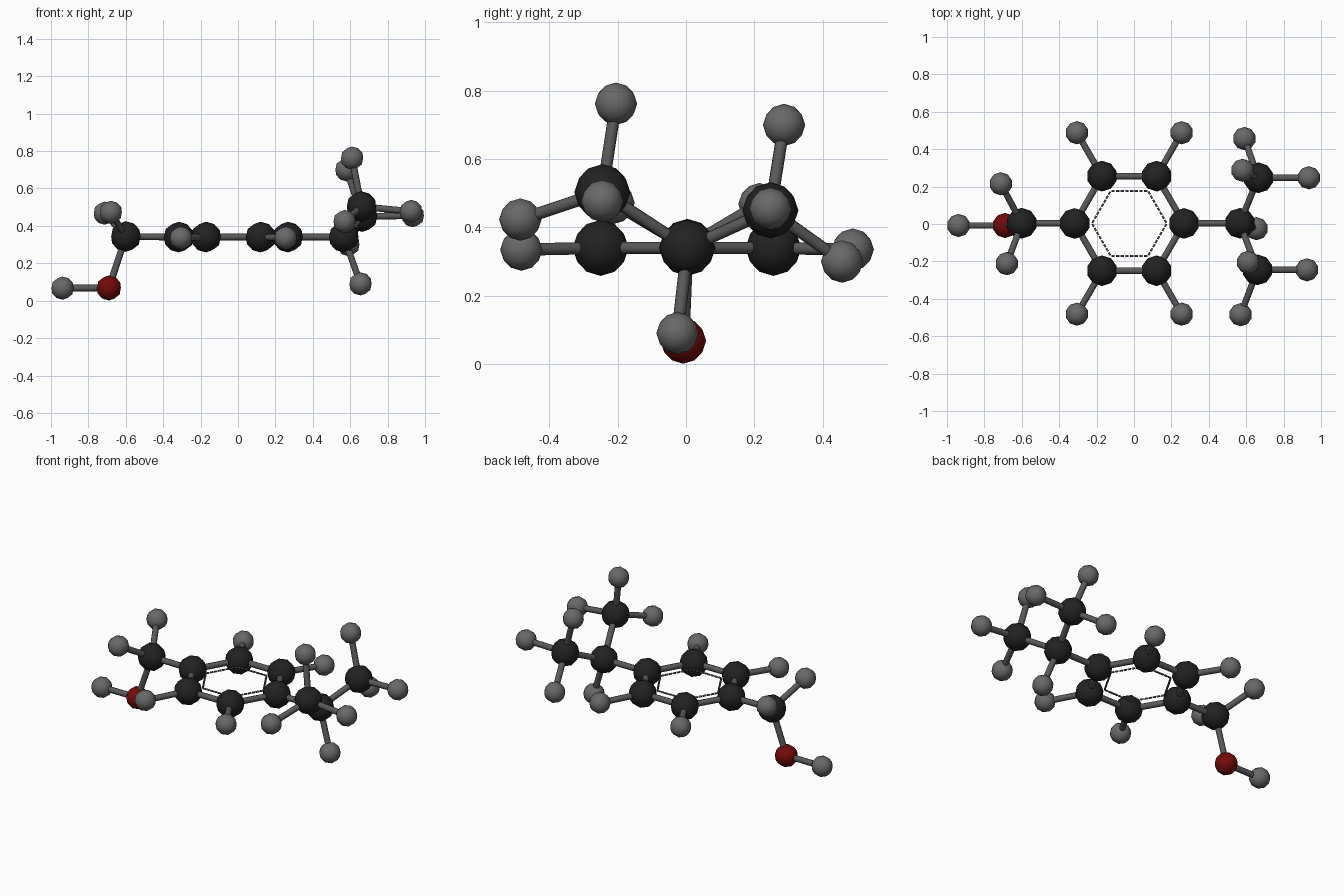
import bpy, bmesh, math
from mathutils import Vector, Matrix

if "Cube" in bpy.data.objects:
    bpy.data.objects.remove(bpy.data.objects["Cube"])


def material(name, rgb):
    m = bpy.data.materials.new(name)
    m.diffuse_color = (*rgb, 1)
    m.use_nodes = True
    m.node_tree.nodes["Principled BSDF"].inputs["Base Color"].default_value = m.diffuse_color
    return m


BLACK = material("carbon black", (0.016, 0.016, 0.016))
GREY = material("hydrogen grey", (0.14, 0.14, 0.14))
RED = material("oxygen red", (0.17, 0.003, 0.003))
BOND = material("bond grey", (0.10, 0.10, 0.10))
DASH = material("dash grey", (0.07, 0.07, 0.07))


def finish(name, bm, mat):
    me = bpy.data.meshes.new(name)
    bm.to_mesh(me)
    bm.free()
    me.materials.append(mat)
    ob = bpy.data.objects.new(name, me)
    bpy.context.collection.objects.link(ob)
    for p in me.polygons:
        p.use_smooth = len(p.vertices) <= 4
    return ob


def atom(name, pos, radius, mat):
    bm = bmesh.new()
    bmesh.ops.create_icosphere(bm, subdivisions=2, radius=radius)
    finish(name, bm, mat).location = pos
    return Vector(pos)


def rod(bm, a, b, radius, sides):
    a, b = Vector(a), Vector(b)
    d = b - a
    mat = Matrix.Translation((a + b) / 2) @ d.to_track_quat('Z', 'Y').to_matrix().to_4x4()
    bmesh.ops.create_cone(bm, cap_ends=True, segments=sides, radius1=radius,
                          radius2=radius, depth=d.length, matrix=mat)


def bond(name, a, b):
    bm = bmesh.new()
    rod(bm, a, b, 0.018, 10)
    finish(name, bm, BOND)


def carbon(name, pos):
    return atom(name, pos, 0.082, BLACK)


def hydrogen(name, pos, parent):
    h = atom(name, pos, 0.062, GREY)
    bond(name + "_bond", parent, h)
    return h


CENTER = Vector((-0.025, 0.003, 0.34))


def hexpoint(r, i):
    a = math.radians(60 * i)
    return CENTER + Vector((r * math.cos(a), r * math.sin(a), 0))


# Six-sided carbon ring, with hydrogens on the four side corners
ring = [carbon(f"ring_carbon_{i}", hexpoint(0.292, i)) for i in range(6)]
for i in range(6):
    bond(f"ring_bond_{i}", ring[i], ring[(i + 1) % 6])
    if i % 3:
        hydrogen(f"ring_hydrogen_{i}", hexpoint(0.56, i) - Vector((0, 0, 0.005)), ring[i])

# Dashed hexagon inside the ring
bm = bmesh.new()
N = 8
for i in range(6):
    a, b = hexpoint(0.2, i), hexpoint(0.2, i + 1)
    for k in range(N):
        rod(bm, a.lerp(b, (k + 0.14) / N), a.lerp(b, (k + 0.86) / N), 0.006, 6)
finish("dashed_ring", bm, DASH)

# Left arm: carbon with two hydrogens and a hydroxyl group
left = carbon("left_carbon", (-0.60, 0.004, 0.343))
bond("left_arm_bond", ring[3], left)
hydrogen("left_hydrogen_back", (-0.712, 0.215, 0.468), left)
hydrogen("left_hydrogen_front", (-0.68, -0.212, 0.472), left)
oxygen = atom("oxygen", (-0.69, -0.008, 0.068), 0.067, RED)
bond("oxygen_bond", left, oxygen)
hydrogen("hydroxyl_hydrogen", (-0.938, -0.008, 0.067), oxygen)

# Right arm: branching carbon with one hydrogen and two end groups
right = carbon("right_carbon", (0.566, 0.004, 0.34))
bond("right_arm_bond", ring[0], right)
hydrogen("right_hydrogen", (0.655, -0.025, 0.09), right)
groups = {
    "back": [(0.665, 0.247, 0.45), (0.58, 0.287, 0.70), (0.59, 0.457, 0.30), (0.935, 0.247, 0.455)],
    "front": [(0.66, -0.245, 0.503), (0.61, -0.205, 0.762), (0.57, -0.485, 0.423), (0.925, -0.245, 0.477)],
}
for side, (c, *hs) in groups.items():
    end = carbon(f"{side}_end_carbon", c)
    bond(f"{side}_end_bond", right, end)
    for i, h in enumerate(hs):
        hydrogen(f"{side}_end_hydrogen_{i}", h, end)
